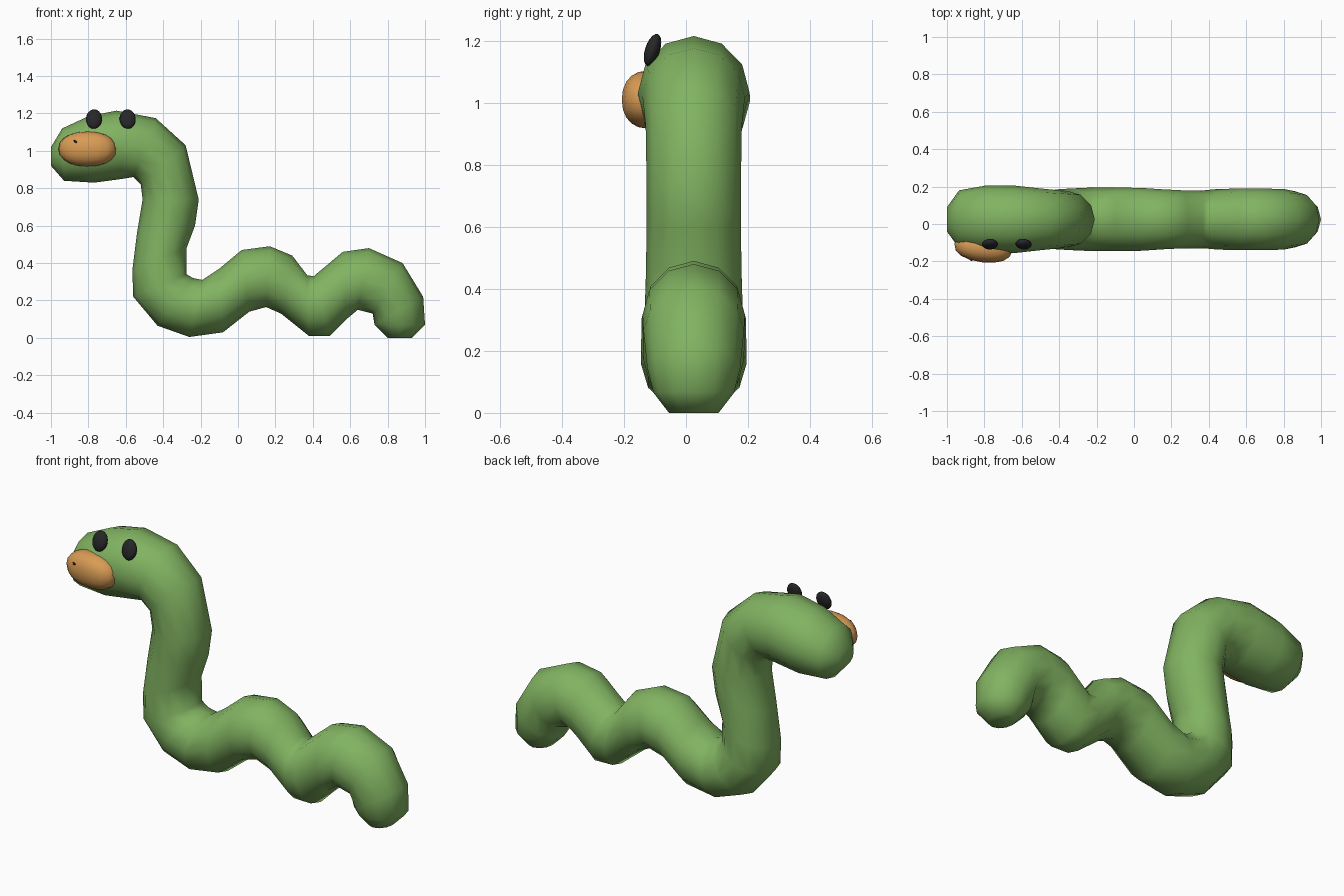
import bpy, bmesh, math
from mathutils import Vector

cube = bpy.data.objects.get("Cube")
if cube:
    bpy.data.objects.remove(cube, do_unlink=True)


def material(name, rgb):
    mat = bpy.data.materials.new(name)
    mat.use_nodes = True
    mat.diffuse_color = (*rgb, 1)
    mat.node_tree.nodes["Principled BSDF"].inputs["Base Color"].default_value = (*rgb, 1)
    return mat


GREEN = material("leaf green", (0.22, 0.45, 0.12))
ORANGE = material("bill orange", (0.69, 0.33, 0.09))
BLACK = material("eye black", (0.02, 0.02, 0.022))


def finish(name, bm, mat, angle=180):
    bmesh.ops.recalc_face_normals(bm, faces=bm.faces)
    mesh = bpy.data.meshes.new(name)
    bm.to_mesh(mesh)
    bm.free()
    mesh.materials.append(mat)
    obj = bpy.data.objects.new(name, mesh)
    bpy.context.collection.objects.link(obj)
    bpy.ops.object.select_all(action="DESELECT")
    obj.select_set(True)
    bpy.context.view_layer.objects.active = obj
    bpy.ops.object.shade_smooth_by_angle(angle=math.radians(angle))
    return obj


def ellipsoid(name, mat, centre, radii, tilt=(0, 0, 0), power=1.0, segs=16):
    bm = bmesh.new()
    bmesh.ops.create_uvsphere(bm, u_segments=segs, v_segments=segs * 5 // 8, radius=1)
    for v in bm.verts:
        # a power under one makes the shape a little boxier
        v.co = Vector([r * math.copysign(abs(c) ** power, c) for c, r in zip(v.co, radii)])
    obj = finish(name, bm, mat)
    obj.location = centre
    obj.rotation_euler = [math.radians(t) for t in tilt]
    return obj


# Body rings from head to tail: outer x, z, inner x, z, half depth
RINGS = [
    (-1.00, 1.02, -1.00, 0.92, 0.065), (-0.94, 1.12, -0.93, 0.84, 0.155),
    (-0.80, 1.185, -0.77, 0.83, 0.182), (-0.65, 1.215, -0.62, 0.85, 0.18),
    (-0.44, 1.175, -0.56, 0.86, 0.165), (-0.28, 1.03, -0.52, 0.82, 0.155),
    (-0.21, 0.74, -0.51, 0.74, 0.152), (-0.23, 0.60, -0.54, 0.56, 0.152),
    (-0.275, 0.48, -0.565, 0.36, 0.155), (-0.275, 0.34, -0.56, 0.22, 0.16),
    (-0.24, 0.32, -0.43, 0.065, 0.165), (-0.19, 0.31, -0.26, 0.005, 0.17),
    (-0.10, 0.37, -0.08, 0.03, 0.17), (0.02, 0.47, 0.06, 0.14, 0.168),
    (0.17, 0.49, 0.15, 0.165, 0.16), (0.29, 0.44, 0.23, 0.13, 0.155),
    (0.37, 0.335, 0.38, 0.01, 0.155), (0.405, 0.33, 0.49, 0.01, 0.162),
    (0.56, 0.46, 0.58, 0.10, 0.165), (0.70, 0.48, 0.64, 0.15, 0.165),
    (0.88, 0.40, 0.72, 0.13, 0.162), (0.99, 0.22, 0.73, 0.07, 0.15),
    (1.00, 0.07, 0.74, 0.06, 0.13), (0.93, 0.0, 0.80, 0.0, 0.08),
]
SIDES = 12
MID_Y = 0.025

bm = bmesh.new()
loops = []
for ox, oz, ix, iz, depth in RINGS:
    outer, inner = Vector((ox, MID_Y, oz)), Vector((ix, MID_Y, iz))
    mid, half = (outer + inner) / 2, (outer - inner) / 2
    angles = [math.tau * k / SIDES for k in range(SIDES)]
    loops.append([bm.verts.new(mid + half * math.cos(a) + Vector((0, depth * math.sin(a), 0)))
                  for a in angles])
for a, b in zip(loops, loops[1:]):
    for k in range(SIDES):
        n = (k + 1) % SIDES
        bm.faces.new((a[k], a[n], b[n], b[k]))
bm.faces.new(loops[0])
bm.faces.new(loops[-1])
finish("body", bm, GREEN)

# Face
ellipsoid("bill", ORANGE, (-0.805, -0.125, 1.01), (0.156, 0.08, 0.093), (0, 0, -7), 0.9)
for side, x, lean in (("right", -0.77, 3), ("left", -0.59, -6)):
    ellipsoid(side + "_eye", BLACK, (x, -0.108, 1.17), (0.043, 0.024, 0.054), (-18, lean, 0))
for side, x, lean in (("right", -0.87, 35), ("left", -0.757, -35)):
    ellipsoid(side + "_nostril", BLACK, (x, -0.193, 1.05), (0.01, 0.004, 0.006), (0, lean, 0), segs=8)
